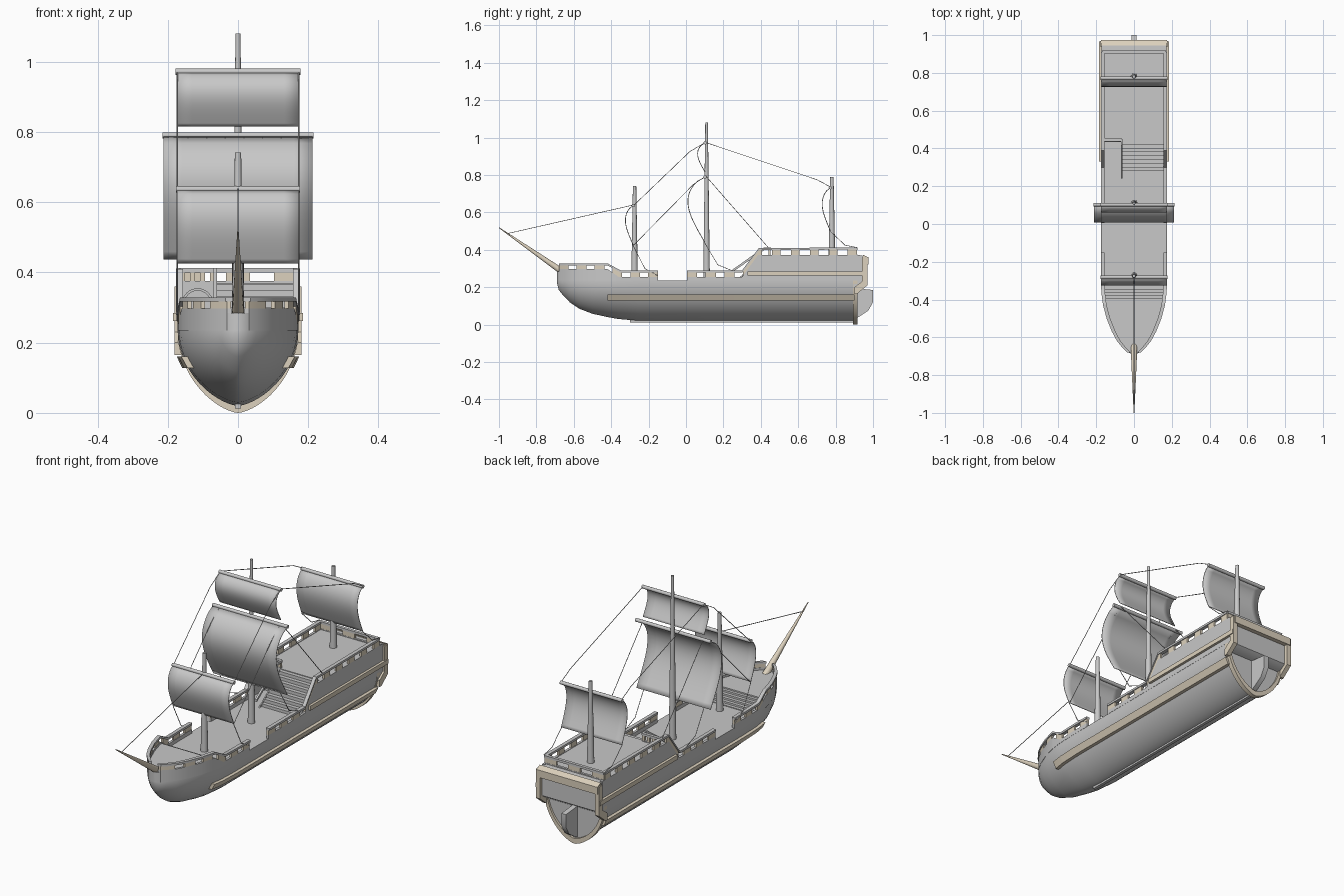
import bpy, bmesh, math
from mathutils import Vector

cube = bpy.data.objects.get("Cube")
if cube:
    bpy.data.objects.remove(cube)


def material(name, rgb):
    m = bpy.data.materials.new(name)
    m.use_nodes = True
    m.diffuse_color = (*rgb, 1)
    m.node_tree.nodes["Principled BSDF"].inputs["Base Color"].default_value = (*rgb, 1)
    return m


GREY = material("grey", (0.58, 0.58, 0.58))
TAN = material("tan timber", (0.72, 0.64, 0.51))
parts = []


def mesh(name, verts, faces, mat):
    bm = bmesh.new()
    vs = [bm.verts.new(v) for v in verts]
    for f in faces:
        bm.faces.new([vs[i] for i in f])
    bmesh.ops.remove_doubles(bm, verts=bm.verts, dist=1e-5)
    bmesh.ops.recalc_face_normals(bm, faces=bm.faces)
    me = bpy.data.meshes.new(name)
    bm.to_mesh(me)
    bm.free()
    me.materials.append(mat)
    ob = bpy.data.objects.new(name, me)
    bpy.context.collection.objects.link(ob)
    parts.append(ob)
    return ob


def loft(name, rings, mat):
    n = len(rings[0])
    faces = [(i * n + j, i * n + (j + 1) % n, (i + 1) * n + (j + 1) % n, (i + 1) * n + j)
             for i in range(len(rings) - 1) for j in range(n)]
    faces += [tuple(range(n)), tuple(range((len(rings) - 1) * n, len(rings) * n))]
    return mesh(name, [p for r in rings for p in r], faces, mat)


def prism(name, yz, x0, x1, mat):
    return loft(name, [[(x, y, z) for y, z in yz] for x in (x0, x1)], mat)


def box(name, x0, x1, y0, y1, z0, z1, mat):
    return prism(name, [(y0, z0), (y1, z0), (y1, z1), (y0, z1)], x0, x1, mat)


def rod(name, a, b, r0, r1, mat, sides=14):
    a, b = Vector(a), Vector(b)
    d = (b - a).normalized()
    u = d.orthogonal().normalized()
    v = d.cross(u)
    rings = []
    for p, r in ((a, r0), (b, r1)):
        rings.append([p + r * (math.cos(t) * u + math.sin(t) * v)
                      for t in (2 * math.pi * k / sides for k in range(sides))])
    return loft(name, rings, mat)


def lerp(table, y):
    for (a, p), (b, q) in zip(table, table[1:]):
        if y <= b:
            return p + (q - p) * max(0, (y - a) / (b - a))
    return table[-1][1]


# Hull outline
WIDTH = [(-.69, .008), (-.68, .03), (-.66, .052), (-.62, .085), (-.57, .112), (-.5, .14),
         (-.43, .159), (-.36, .168), (-.25, .171), (.93, .171)]
BOTTOM = [(-.69, .225), (-.68, .185), (-.66, .16), (-.62, .118), (-.57, .085), (-.5, .058),
          (-.43, .042), (-.36, .03), (-.25, .02), (.93, .02)]
SHEER = .235
FULLNESS = 1.3  # exponent of the rounded cross-section


def width(y):
    return lerp(WIDTH, y)


def hull_x(y, z):
    d = SHEER - lerp(BOTTOM, y)
    return width(y) * max(0, 1 - (max(0, SHEER - z) / d) ** 2) ** (FULLNESS / 2)


def arc(w, d, y, steps=28):
    pts = []
    for k in range(steps + 1):
        c, s = math.cos(math.pi * k / steps), math.sin(math.pi * k / steps)
        pts.append((-w * math.copysign(abs(c) ** FULLNESS, c), y, SHEER - d * s))
    return pts


def hull_ring(y, deck):
    w = width(y)
    return [(-w, y, deck)] + arc(w, SHEER - lerp(BOTTOM, y), y) + [(w, y, deck)]


stations = [(y, .285) for y, _ in WIDTH[:6]] + [(-.41, .285), (-.41, SHEER + .001)]
stations += [(y, SHEER + .001) for y in (-.36, -.25, .1, .44)] + [(.44, .37), (.905, .37)]
loft("hull", [hull_ring(*s) for s in stations], GREY)
box("keel", -.008, .008, -.3, .9, .012, .03, GREY)


# Strips that follow both sides of the hull
def strip(name, y0, y1, inner, outer, z0, z1, mat):
    ys = sorted({y0, y1} | {y for t in (WIDTH, BASE, CAP) for y, _ in t if y0 < y < y1})
    for side, s in (("right", -1), ("left", 1)):
        rings = []
        for y in ys:
            a, b = z0(y), z1(y)
            xa, xb = hull_x(y, a), hull_x(y, b)
            rings.append([(s * max(0, xa - inner), y, a), (s * (xa + outer), y, a),
                          (s * (xb + outer), y, b), (s * max(0, xb - inner), y, b)])
        loft(f"{side}_{name}", rings, mat)


def level(z):
    return lambda y: z


BASE = [(-.69, .297), (-.42, .297), (-.36, .255), (.3, .255), (.385, .372), (.93, .372)]
CAP = [(-.69, .328), (-.42, .328), (-.35, .29), (.3, .29), (.39, .41), (.92, .412)]


def base_top(y):
    return lerp(BASE, y)


def cap_top(y):
    return lerp(CAP, y)


def cap_low(y):
    return cap_top(y) - .011


strip("lower_wale", -.42, .9, .01, .017, level(.128), level(.16), TAN)
strip("upper_wale", .33, .965, .005, .014, level(.262), level(.285), TAN)

# Bulwarks and pierced railings
for name, y0, y1, count, fill in (("bow", -.68, -.15, 6, .55), ("waist", .005, .36, 4, .55), ("poop", .36, .91, 6, .45)):
    strip(name + "_bulwark", y0, y1 + .02 * (name == "poop"), .012, .001, level(SHEER), base_top, GREY)
    strip(name + "_rail", y0, y1, .014, .005, cap_low, cap_top, GREY)
    pitch = (y1 - y0) / (count - 1 + fill)
    for k in range(count):
        a = y0 + k * pitch
        strip(f"{name}_post_{k + 1}", a, min(a + pitch * fill, y1), .01, .001, base_top, cap_low, TAN)


def cross_rail(name, x0, x1, y, count):
    box(name + "_cap", x0, x1, y - .008, y + .008, .4, .412, GREY)
    box(name + "_base", x0, x1, y - .006, y + .006, .36, .375, GREY)
    pitch = (x1 - x0) / (count - .5)
    for k in range(count):
        a = x0 + k * pitch
        box(f"{name}_post_{k + 1}", a, a + pitch * .5, y - .005, y + .005, .37, .401, TAN)


cross_rail("stern_rail", -.17, .17, .91, 3)
cross_rail("poop_front_rail", -.165, -.065, .446, 4)

# Stairs
for k in range(5):
    box(f"foredeck_step_{k + 1}", -.157, .157, -.42, -.395 + k * .017, SHEER, .278 - k * .0095, GREY)
for k in range(8):
    box(f"poop_step_{k + 1}", -.06, .16, .28 + k * .02, .441, SHEER, .251 + k * .0165, GREY)
prism("stair_rail", [(.24, .275), (.42, .4), (.45, .4), (.45, .412), (.415, .412), (.24, .288)], -.07, -.06, GREY)
prism("stair_side", [(.26, SHEER), (.442, SHEER), (.442, .37)], -.066, -.06, GREY)

# Arched cabin doorway
arch = []
for r in (.045, .038):
    pts = [(-r, SHEER)] + [(-r * math.cos(math.pi * k / 12), .31 + r * math.sin(math.pi * k / 12))
                           for k in range(13)] + [(r, SHEER)]
    arch.append([(x - .115, z) for x, z in pts])
frame = [[(o[0], .434, o[1]), (i[0], .434, i[1]), (i[0], .442, i[1]), (o[0], .442, o[1])] for o, i in zip(*arch)]
loft("doorway_frame", frame, GREY)

# Stern frame, gallery and rudder
frame_arcs = [arc(w, d, y) for w, d, y in
              ((.172, .235, .892), (.172, .235, .916), (.156, .208, .916), (.156, .208, .892))]
loft("stern_frame", list(zip(*frame_arcs)), TAN)
prism("stern_gallery", [(.895, .195), (.915, .195), (.952, .22), (.952, .368), (.895, .37)], -.171, .171, GREY)
for name, x0, x1 in (("right", -.181, -.157), ("left", .157, .181)):
    prism(name + "_gallery_post", [(.9, .165), (.915, .165), (.97, .21), (.97, .36), (.94, .36), (.94, .23), (.9, .2)],
          x0, x1, TAN)
prism("gallery_top_band", [(.946, .373), (.975, .36), (.975, .322), (.946, .322)], -.175, .175, TAN)
prism("rudder", [(.9, .03), (.93, .045), (.975, .075), (1, .12), (1, .185), (.9, .195)], -.013, .013, GREY)

# Bowsprit and masts
rod("bowsprit", (0, -.645, .272), (0, -.999, .518), .018, .002, TAN)
for name, y, z0, z1, tip in (("fore", -.275, .23, .742, .009), ("main", .11, .23, 1.08, .007),
                             ("mizzen", .78, .36, .79, .009)):
    rod(name + "_mast", (0, y, z0), (0, y, z1), .018, tip, GREY)


# Yards and billowing sails
def sail(name, half, y, top, low, belly):
    rows, cols = 16, 8
    verts = []
    for i in range(rows + 1):
        t = i / rows
        yy = y - .012 - belly * math.sin(math.pi * t ** .7)
        verts += [(half * (2 * j / cols - 1), yy, top + (low - top) * t) for j in range(cols + 1)]
    n = cols + 1
    faces = [(i * n + j, i * n + j + 1, i * n + n + j + 1, i * n + n + j) for i in range(rows) for j in range(cols)]
    ob = mesh(name + "_sail", verts, faces, GREY)
    ob.modifiers.new("cloth", "SOLIDIFY").thickness = .004
    rod(name + "_yard", (-half - .003, y - .01, top), (half + .003, y - .01, top), .009, .009, GREY)


sail("fore", .174, -.272, .637, .425, .042)
sail("main", .212, .112, .79, .437, .092)
sail("main_top", .175, .112, .972, .815, .04)
sail("mizzen", .174, .782, .732, .5, .044)


# Rigging
def rope(name, pts):
    cu = bpy.data.curves.new(name, "CURVE")
    cu.dimensions = "3D"
    cu.bevel_depth = .0018
    cu.bevel_resolution = 1
    sp = cu.splines.new("POLY")
    sp.points.add(len(pts) - 1)
    for p, co in zip(sp.points, pts):
        p.co = (*co, 1)
    cu.materials.append(GREY)
    bpy.context.collection.objects.link(bpy.data.objects.new(name, cu))


rope("forestay", [(0, -.95, .488), (0, -.28, .64)])
LINES = {
    "top_stay": [(-.28, .637), (.02, .925), (.1, .972)],
    "mizzen_stay": [(.11, .972), (.7, .775), (.78, .732)],
    "main_stay": [(.1, .79), (.04, .75), (-.28, .425)],
    "main_backstay": [(.11, .79), (.44, .412)],
    "fore_sheet": [(-.284, .425), (-.22, .3), (-.15, .262)],
    "main_sheet": [(.1, .437), (.17, .32), (.26, .283)],
    "mizzen_sheet": [(.77, .5), (.85, .425), (.915, .412)],
}
for side, x in (("right", -.173), ("left", .173)):
    for name, path in LINES.items():
        rope(f"{side}_{name}", [(x, y, z) for y, z in path])

# Soft shading with crisp edges
bpy.ops.object.select_all(action="DESELECT")
for ob in parts:
    ob.select_set(True)
bpy.context.view_layer.objects.active = parts[0]
bpy.ops.object.shade_smooth_by_angle(angle=math.radians(35))
